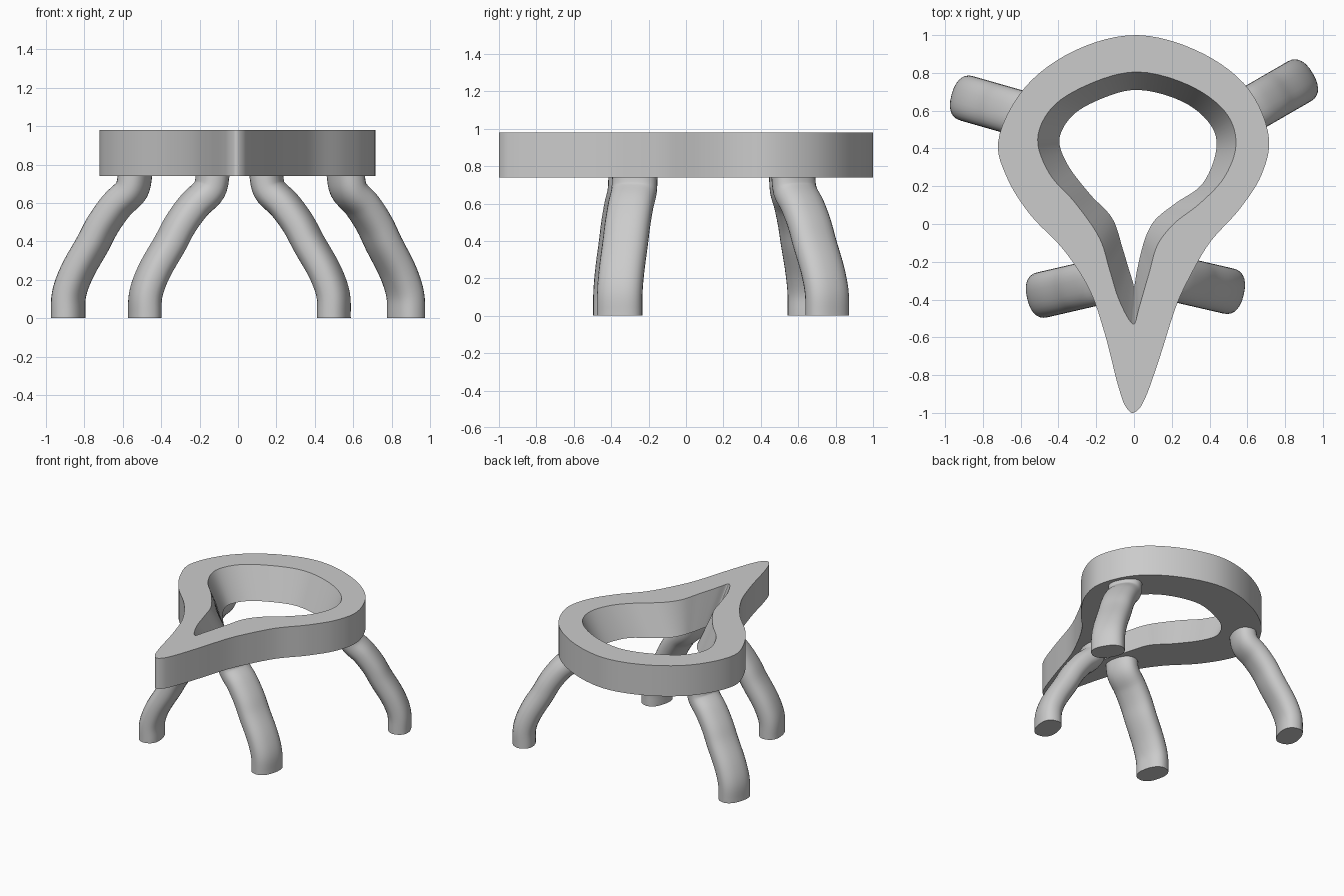
import bpy, bmesh, math
from mathutils import Vector

cube = bpy.data.objects.get("Cube")
if cube:
    bpy.data.objects.remove(cube, do_unlink=True)

grey = bpy.data.materials.new("plain grey")
grey.use_nodes = True
grey.diffuse_color = (0.6, 0.6, 0.6, 1)
grey.node_tree.nodes["Principled BSDF"].inputs["Base Color"].default_value = (0.6, 0.6, 0.6, 1)


def spline(points, steps, closed):
    """Smooth centripetal curve through 2D points."""
    pts = [Vector(p) for p in points]
    n = len(pts)
    out = []
    for i in range(n if closed else n - 1):
        if closed:
            p = [pts[(i + k) % n] for k in (-1, 0, 1, 2)]
        else:
            p = [pts[i - 1] if i else 2 * pts[0] - pts[1], pts[i], pts[i + 1],
                 pts[i + 2] if i + 2 < n else 2 * pts[-1] - pts[-2]]
        t = [0.0]
        for a, b in zip(p, p[1:]):
            t.append(t[-1] + math.sqrt((b - a).length))
        for s in range(steps):
            u = t[1] + (t[2] - t[1]) * s / steps
            q = list(p)
            for level in (1, 2):
                q = [q[k].lerp(q[k + 1], (u - t[max(k, k + level - 2) if level == 1 else k])
                               / (t[k + level] - t[k])) if level == 1 else
                     q[k].lerp(q[k + 1], (u - t[k]) / (t[k + 2] - t[k]))
                     for k in range(len(q) - 1)]
            out.append(q[0].lerp(q[1], (u - t[1]) / (t[2] - t[1])))
    if not closed:
        out.append(pts[-1])
    return out


def finish(bm, name, angle):
    bmesh.ops.recalc_face_normals(bm, faces=bm.faces)
    mesh = bpy.data.meshes.new(name)
    bm.to_mesh(mesh)
    bm.free()
    mesh.materials.append(grey)
    obj = bpy.data.objects.new(name, mesh)
    bpy.context.collection.objects.link(obj)
    bpy.ops.object.select_all(action='DESELECT')
    obj.select_set(True)
    bpy.context.view_layer.objects.active = obj
    bpy.ops.object.shade_smooth_by_angle(angle=math.radians(angle))
    return obj


# Seat: teardrop ring with a hole that narrows towards the underside
LOW, HIGH = 0.74, 0.98
outer = [(-.72, .43), (-.67, .24), (-.55, .05), (-.37, -.14), (-.235, -.35), (-.155, -.58),
         (-.08, -.87), (-.045, -.965), (-.01, -1), (.025, -.98), (.06, -.92), (.135, -.71),
         (.225, -.43), (.29, -.29), (.4, -.1), (.56, .08), (.675, .26), (.715, .45),
         (.61, .71), (.37, .9), (.02, 1), (-.31, .92), (-.58, .72)]
hole_top = [(-.51, .45), (-.45, .27), (-.31, .11), (-.18, -.08), (-.13, -.24), (-.08, -.4),
            (-.02, -.515), (0, -.53), (.025, -.45), (.08, -.26), (.125, -.11), (.21, 0),
            (.35, .11), (.48, .25), (.54, .42), (.5, .57), (.33, .715), (.02, .805),
            (-.25, .735), (-.44, .61)]
hole_low = [(-.395, .45), (-.36, .33), (-.235, .16), (-.115, .03), (-.06, -.13), (-.03, -.23),
            (-.005, -.31), (0, -.33), (.015, -.25), (.04, -.14), (.065, -.06), (.11, .02),
            (.22, .11), (.36, .21), (.435, .39), (.42, .5), (.29, .63), (.02, .71),
            (-.18, .66), (-.33, .57)]

bm = bmesh.new()


def ring(points, z):
    return [bm.verts.new((p.x, p.y, z)) for p in spline(points, 6, True)]


def loop_edges(verts):
    return [bm.edges.get((a, b)) or bm.edges.new((a, b)) for a, b in zip(verts, verts[1:] + verts[:1])]


def bridge(a, b):
    n = len(a)
    for i in range(n):
        j = (i + 1) % n
        bm.faces.new((a[i], a[j], b[j], b[i]))


out_low, out_high = ring(outer, LOW), ring(outer, HIGH)
in_low, in_high = ring(hole_low, LOW), ring(hole_top, HIGH)
bridge(out_low, out_high)
bridge(in_high, in_low)
for a, b in ((out_low, in_low), (out_high, in_high)):
    bmesh.ops.triangle_fill(bm, use_beauty=True, edges=loop_edges(a) + loop_edges(b))
finish(bm, "seat_ring", 40)

# Legs: flattened oval section swept along one bent profile (outward offset, height)
profile = spline([(0, 0), (-.004, .12), (-.045, .235), (-.135, .39), (-.19, .49),
                  (-.265, .59), (-.345, .67), (-.365, .76)], 5, False)
SIDES, HALF_THICK, HALF_WIDE = 28, .083, .122


def leg(name, x, y, heading):
    bm = bmesh.new()
    c, s = math.cos(math.radians(heading)), math.sin(math.radians(heading))
    rings = []
    last = len(profile) - 1
    for i, p in enumerate(profile):
        d = (profile[min(i + 1, last)] - profile[max(i - 1, 0)]).normalized()
        if i in (0, last):
            d = Vector((0, 1))
        verts = []
        for k in range(SIDES):
            a = 2 * math.pi * k / SIDES
            u, v = (math.copysign(abs(w) ** .85, w) for w in (math.cos(a), math.sin(a)))
            r = p.x + HALF_THICK * u * d.y
            z = max(0, p.y - HALF_THICK * u * d.x) if i else 0
            z = min(z, .78)
            w = HALF_WIDE * v
            verts.append(bm.verts.new((x + r * c - w * s, y + r * s + w * c, z)))
        rings.append(verts)
    for a, b in zip(rings, rings[1:]):
        for k in range(SIDES):
            j = (k + 1) % SIDES
            bm.faces.new((a[k], a[j], b[j], b[k]))
    bm.faces.new(rings[0])
    bm.faces.new(rings[-1])
    finish(bm, name, 50)


leg("front_left_leg", .5, -.355, -13)
leg("front_right_leg", -.485, -.375, 193)
leg("back_left_leg", .875, .755, 30)
leg("back_right_leg", -.885, .665, 164)
